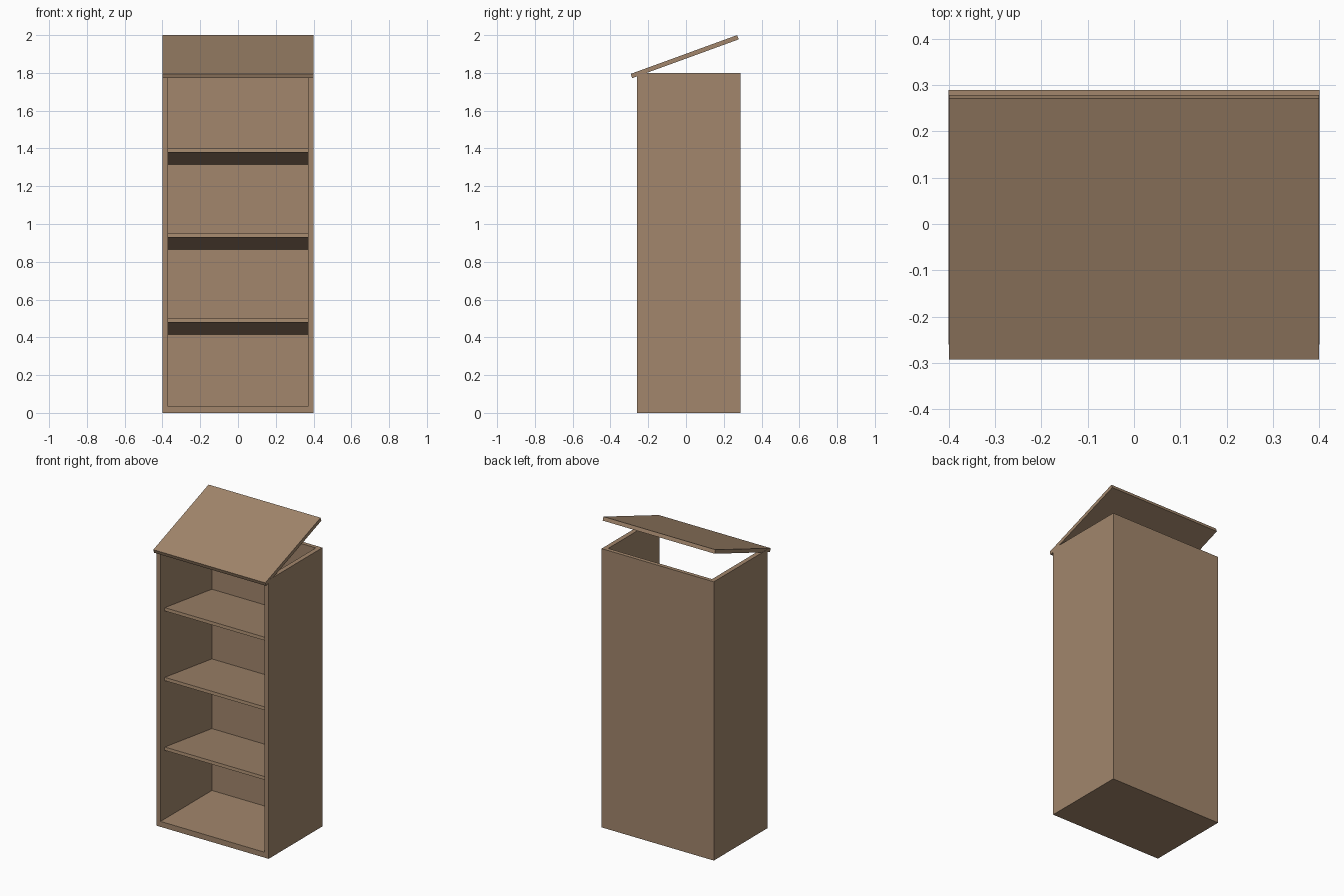
import bpy, math

if "Cube" in bpy.data.objects:
    bpy.data.objects.remove(bpy.data.objects["Cube"])

wood = bpy.data.materials.new("wood")
wood.diffuse_color = (0.36, 0.24, 0.15, 1)
wood.use_nodes = True
wood.node_tree.nodes["Principled BSDF"].inputs["Base Color"].default_value = wood.diffuse_color


def board(name, center, size, tilt=0.0):
    """A flat plank, tilted about the x axis."""
    bpy.ops.mesh.primitive_cube_add(size=1, location=center)
    ob = bpy.context.object
    ob.name = name
    ob.scale = size
    bpy.ops.object.transform_apply(location=False, rotation=False, scale=True)
    ob.rotation_euler.x = tilt
    ob.data.materials.append(wood)
    return ob


FRONT, BACK, TOP = -0.26, 0.289, 1.80
MID, DEPTH = (FRONT + BACK) / 2, BACK - FRONT

# Carcass: two sides, floor and back panel
for side, s in (("left", -1), ("right", 1)):
    board(side + "_side", (s * 0.386, MID, TOP / 2), (0.03, DEPTH, TOP))
board("floor", (0, MID, 0.0175), (0.742, DEPTH, 0.035))
board("back_panel", (0, BACK - 0.0125, TOP / 2 + 0.0175), (0.742, 0.025, TOP - 0.035))

# Shelves sloping down towards the back
for i in range(3):
    board(f"shelf_{i + 1}", (0, 0.022, 0.457 + 0.45 * i), (0.742, 0.485, 0.02),
          -math.atan2(0.065, 0.485))

# Sloping lid, raised at the back
board("lid", (0, -0.007, 1.886), (0.80, 0.6, 0.024), math.radians(20))
